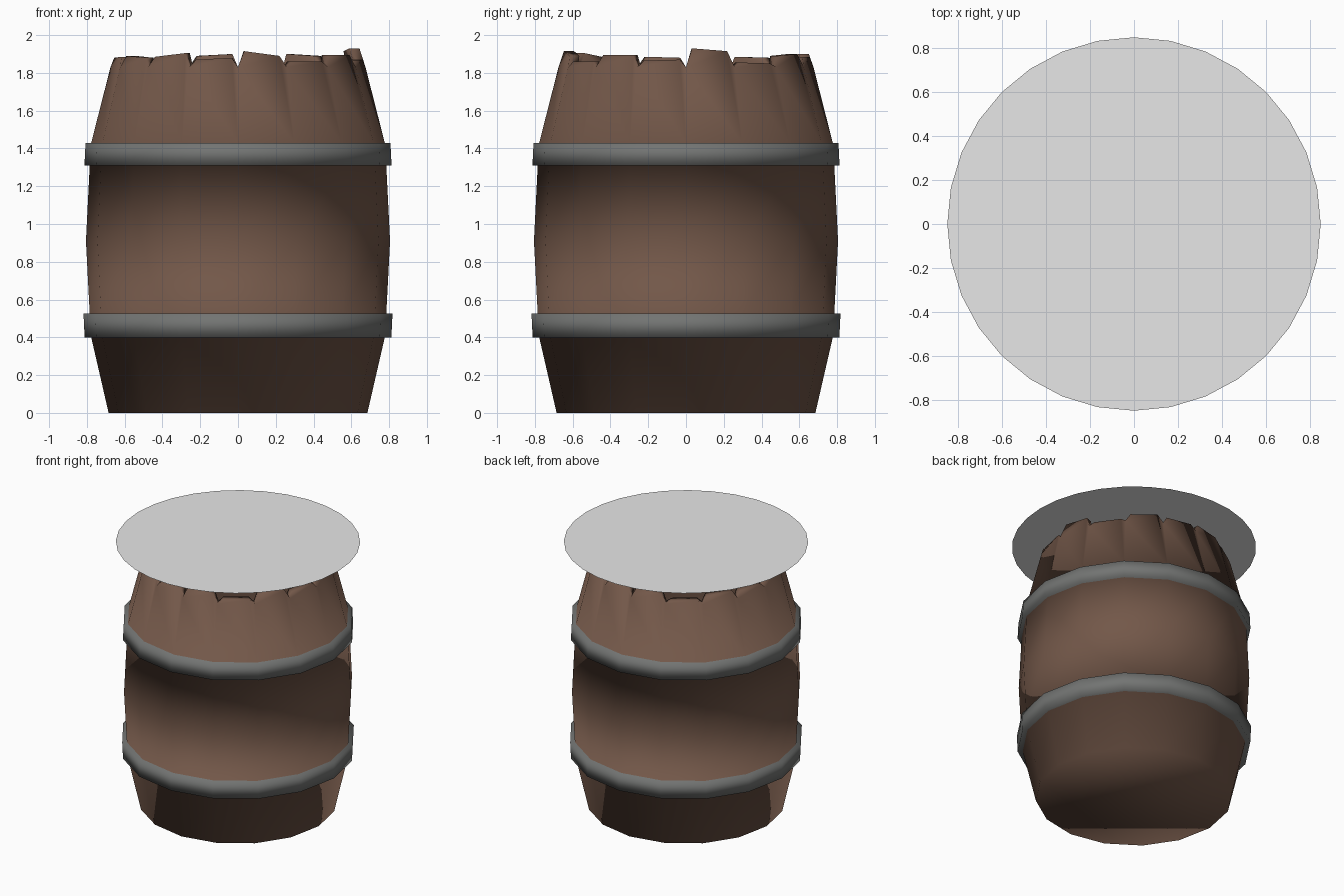
import bpy, bmesh, math
from mathutils import Vector

if "Cube" in bpy.data.objects:
    bpy.data.objects.remove(bpy.data.objects["Cube"])

N = 16


def material(name, rgb):
    m = bpy.data.materials.new(name)
    m.diffuse_color = (*rgb, 1)
    m.use_nodes = True
    m.node_tree.nodes["Principled BSDF"].inputs["Base Color"].default_value = m.diffuse_color
    return m


wood = material("brown wood", (0.17, 0.096, 0.066))
iron = material("grey iron", (0.17, 0.175, 0.17))
pale = material("pale grey", (0.8, 0.8, 0.8))


def finish(bm, name, mats, smooth):
    bmesh.ops.recalc_face_normals(bm, faces=bm.faces[:])
    me = bpy.data.meshes.new(name)
    for f in bm.faces:
        f.smooth = smooth
    bm.to_mesh(me)
    bm.free()
    for m in mats:
        me.materials.append(m)
    ob = bpy.data.objects.new(name, me)
    bpy.context.collection.objects.link(ob)
    return ob


def polar(r, k, z):
    a = 2 * math.pi * k / N
    return Vector((r * math.cos(a), r * math.sin(a), z))


def ring(bm, r, z):
    return [bm.verts.new(polar(r, k, z)) for k in range(N)]


def bridge(bm, a, b, mat=0):
    for k in range(N):
        j = (k + 1) % N
        bm.faces.new((a[k], a[j], b[j], b[k])).material_index = mat


# Barrel: one smooth shell, hoops stand out from the wall
bm = bmesh.new()
profile = [(0.685, 0, 0), (0.777, 0.40, 0), (0.812, 0.40, 1), (0.818, 0.525, 1),
           (0.785, 0.525, 1), (0.805, 0.91, 0), (0.785, 1.31, 0), (0.813, 1.31, 1),
           (0.807, 1.43, 1), (0.777, 1.43, 1)]
rings = [ring(bm, r, z) for r, z, _ in profile]
bm.faces.new(rings[0])
for i in range(1, len(rings)):
    bridge(bm, rings[i - 1], rings[i], profile[i][2])
outer = rings[-1]

# Inside wall and floor
floor = ring(bm, 0.63, 0.08)
middle = ring(bm, 0.745, 0.91)
inner = ring(bm, 0.72, 1.43)
bm.faces.new(floor)
bridge(bm, floor, middle)
bridge(bm, middle, inner)

# Broken rim: each stave has its own slanted top, with a notch between staves
tops = [(1.93, 1.915), (1.855, 1.85), (1.89, 1.90), (1.885, 1.885),
        (1.90, 1.89), (1.85, 1.855), (1.88, 1.885), (1.87, 1.865),
        (1.88, 1.885), (1.89, 1.88), (1.885, 1.905), (1.87, 1.88),
        (1.915, 1.89), (1.86, 1.86), (1.895, 1.895), (1.865, 1.87)]


def rim_point(k, t, z, thick):
    r = 0.777 - 0.255 * (z - 1.43) - thick
    return bm.verts.new(polar(r, k, z).lerp(polar(r, k + 1, z), t))


def rim(thick):
    notch = [rim_point(k, 0, 1.83, thick) for k in range(N)]
    rows = []
    for k, (z0, z1) in enumerate(tops):
        rows.append((notch[k], rim_point(k, 0.13, z0, thick),
                     rim_point(k, 0.87, z1, thick), notch[(k + 1) % N]))
    return rows


out_rim, in_rim = rim(0), rim(0.055)
for k in range(N):
    j = (k + 1) % N
    o, i = out_rim[k], in_rim[k]
    bm.faces.new((outer[k], outer[j], o[3], o[2], o[1], o[0]))
    bm.faces.new((inner[k], inner[j], i[3], i[2], i[1], i[0]))
    for s in range(3):
        bm.faces.new((o[s], o[s + 1], i[s + 1], i[s]))
finish(bm, "barrel", [wood, iron], True)

# Flat disc floating above the barrel
bm = bmesh.new()
bmesh.ops.create_circle(bm, cap_ends=True, segments=32, radius=0.85)
for v in bm.verts:
    v.co.z = 2.0
disc = finish(bm, "top_disc", [pale], False)
if disc.data.polygons[0].normal.z < 0:
    disc.data.flip_normals()
